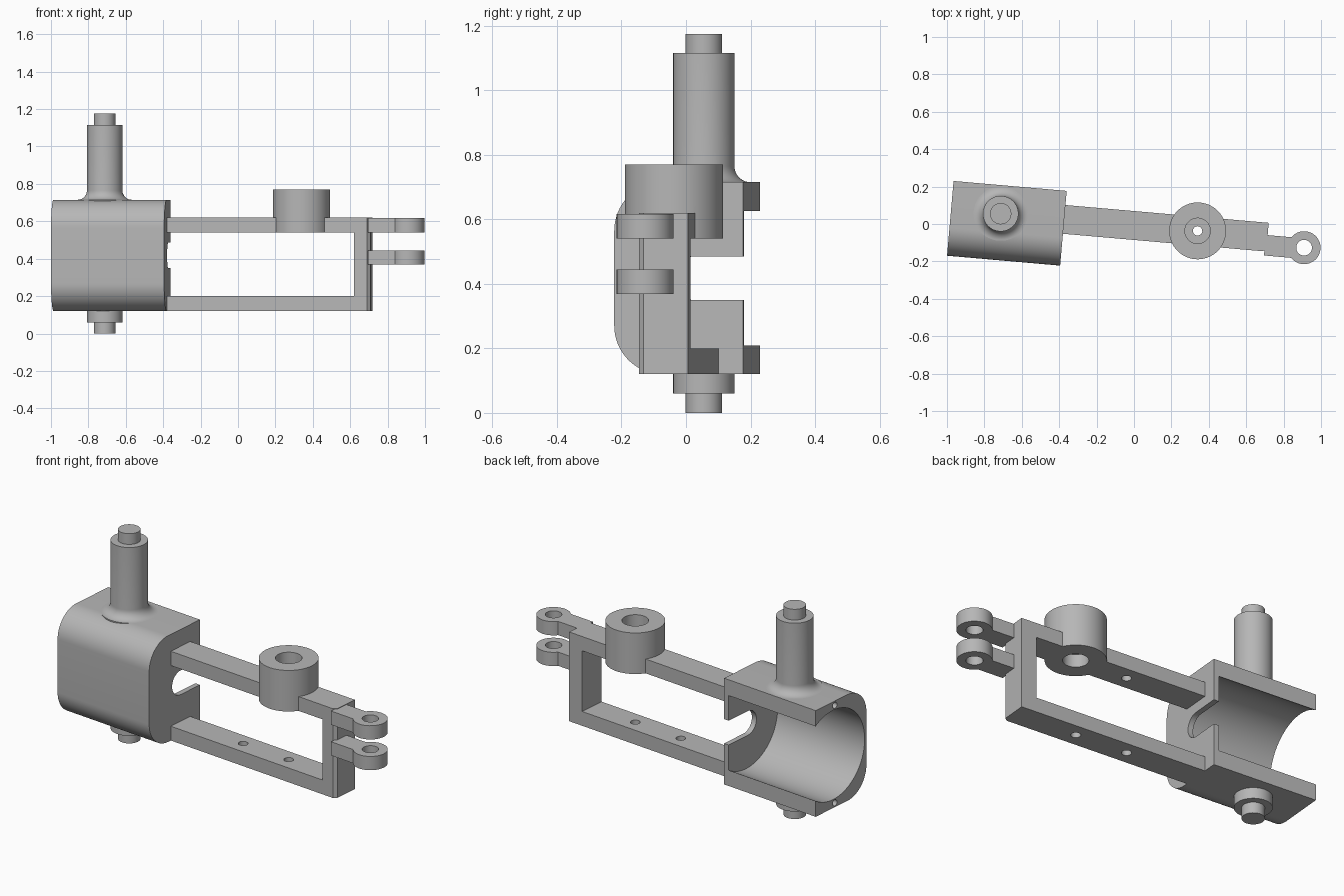
import bpy, bmesh, math
from mathutils import Matrix

if "Cube" in bpy.data.objects:
    bpy.data.objects.remove(bpy.data.objects["Cube"], do_unlink=True)

TILT = Matrix.Rotation(math.radians(-5), 4, 'Z')
MID_Z = 0.4175      # height of the housing bore
MID_Y = -0.007      # centre line of pins, arm and boss

grey = bpy.data.materials.new("plain_grey")
grey.use_nodes = True
grey.diffuse_color = (0.47, 0.47, 0.47, 1)
grey.node_tree.nodes["Principled BSDF"].inputs["Base Color"].default_value = (0.47, 0.47, 0.47, 1)


def make(name, bm):
    bmesh.ops.recalc_face_normals(bm, faces=bm.faces)
    mesh = bpy.data.meshes.new(name)
    bm.to_mesh(mesh)
    bm.free()
    mesh.materials.append(grey)
    obj = bpy.data.objects.new(name, mesh)
    bpy.context.collection.objects.link(obj)
    return obj


def prism(name, outline, lo, hi, axis='Z'):
    """Extrude an outline: (x, y) along Z, (x, z) along Y or (y, z) along X."""
    place = {'Z': lambda a, b: (a, b, lo), 'Y': lambda a, b: (a, lo, b),
             'X': lambda a, b: (lo, a, b)}[axis]
    bm = bmesh.new()
    face = bm.faces.new([bm.verts.new(place(a, b)) for a, b in outline])
    out = bmesh.ops.extrude_face_region(bm, geom=[face])
    moved = [v for v in out["geom"] if isinstance(v, bmesh.types.BMVert)]
    step = [(hi - lo) if axis == k else 0 for k in 'XYZ']
    bmesh.ops.translate(bm, verts=moved, vec=step)
    return make(name, bm)


def arc(cx, cy, r, start, end, n):
    angles = [math.radians(start + (end - start) * i / n) for i in range(n + 1)]
    return [(cx + r * math.cos(a), cy + r * math.sin(a)) for a in angles]


def rod(name, a, b, r, lo, hi, axis='Z', n=48):
    return prism(name, arc(a, b, r, 0, 360, n)[:-1], lo, hi, axis)


def rect(a0, a1, b0, b1):
    return [(a0, b0), (a1, b0), (a1, b1), (a0, b1)]


def lathe(name, x, y, profile, n=48):
    bm = bmesh.new()
    verts = [bm.verts.new((r, 0, z)) for r, z in profile]
    edges = [bm.edges.new(p) for p in zip(verts, verts[1:])]
    bmesh.ops.spin(bm, geom=verts + edges, cent=(0, 0, 0), axis=(0, 0, 1),
                   angle=math.tau, steps=n)
    bmesh.ops.remove_doubles(bm, verts=bm.verts, dist=1e-5)
    bmesh.ops.translate(bm, verts=bm.verts, vec=(x, y, 0))
    return make(name, bm)


def combine(obj, others, operation='DIFFERENCE'):
    bpy.context.view_layer.objects.active = obj
    for other in others:
        mod = obj.modifiers.new("cut", 'BOOLEAN')
        mod.operation, mod.solver, mod.object = operation, 'EXACT', other
        bpy.ops.object.modifier_apply(modifier=mod.name)
        bpy.data.objects.remove(other, do_unlink=True)


parts = []

# Housing: rounded front, open bore, slotted end plate
LEFT, RIGHT, BACK, FRONT, BASE, TOP = -0.981, -0.374, 0.145, -0.256, 0.12, 0.715
R = 0.15
shell = [(BACK, BASE), (BACK, TOP)]
shell += arc(FRONT + R, TOP - R, R, 90, 180, 16)
shell += arc(FRONT + R, BASE + R, R, 180, 270, 16)
housing = prism("housing", shell, LEFT, RIGHT, 'X')
slot = [(BACK + 0.1, MID_Z + 0.068)] + arc(MID_Y, MID_Z, 0.068, 90, 270, 20) + [(BACK + 0.1, MID_Z - 0.068)]
cutters = [rod("bore", 0.008, MID_Z, 0.25, LEFT - 0.1, RIGHT - 0.03, 'X', 96),
           prism("slot", slot, RIGHT - 0.1, RIGHT + 0.1, 'X')]
for side in (-1, 1):
    cutters.append(rod("screw_hole", MID_Y, MID_Z + side * 0.273, 0.017, LEFT - 0.1, LEFT + 0.1, 'X', 24))
combine(housing, cutters)
parts.append(housing)

# Pivot pins above and below the housing
fillet = arc(0.145, 0.765, 0.05, 270, 180, 10)
parts.append(lathe("upper_pin", -0.715, MID_Y,
                   [(0, 0.69), (0.145, 0.69)] + fillet +
                   [(0.095, 1.115), (0.057, 1.115), (0.057, 1.175), (0, 1.175)]))
parts.append(lathe("lower_pin", -0.715, MID_Y,
                   [(0, 0), (0.057, 0), (0.057, 0.06), (0.095, 0.06), (0.095, 0.14), (0, 0.14)]))

# Arm frame: two rails joined by an end post with a chamfered front edge
Y0, Y1, END = -0.085, 0.069, 0.717
plan = [(RIGHT - 0.01, Y0), (END - 0.017, Y0), (END, Y0 + 0.015), (END, Y1), (RIGHT - 0.01, Y1)]
frame = prism("arm_frame", plan, BASE, 0.62)
combine(frame, [prism("window", rect(RIGHT - 0.1, 0.63, 0.2, 0.54), -0.3, 0.3, 'Y')])

# Boss fused to the upper rail, bored from both ends
BOSS_X = 0.342
combine(frame, [rod("boss", BOSS_X, MID_Y, 0.152, 0.54, 0.77, n=64)], 'UNION')
combine(frame, [rod("top_bore", BOSS_X, MID_Y, 0.068, 0.66, 0.9),
                rod("under_bore", BOSS_X, MID_Y, 0.064, 0.4, 0.61),
                rod("boss_hole", BOSS_X, MID_Y, 0.025, 0.05, 0.9, n=24),
                rod("rail_hole", 0.04, MID_Y, 0.025, 0.05, 0.59, n=24)])
frame.name = "arm_frame"
parts.append(frame)

# Pair of clevis lugs on the end post
LUG_X, LUG_Y = 0.917, -0.047
for name, z in (("upper_lug", 0.54), ("lower_lug", 0.368)):
    lug = prism(name, rect(END - 0.01, LUG_X, LUG_Y - 0.06, LUG_Y + 0.05), z, z + 0.077)
    combine(lug, [rod("eye", LUG_X, LUG_Y, 0.088, z, z + 0.077)], 'UNION')
    combine(lug, [rod("eye_hole", LUG_X, LUG_Y, 0.042, z - 0.1, z + 0.2)])
    parts.append(lug)

# Swing the whole assembly to its angle and smooth the round faces
bpy.ops.object.select_all(action='DESELECT')
for obj in parts:
    obj.data.transform(TILT)
    obj.select_set(True)
bpy.context.view_layer.objects.active = parts[0]
bpy.ops.object.shade_smooth_by_angle(angle=math.radians(30))
